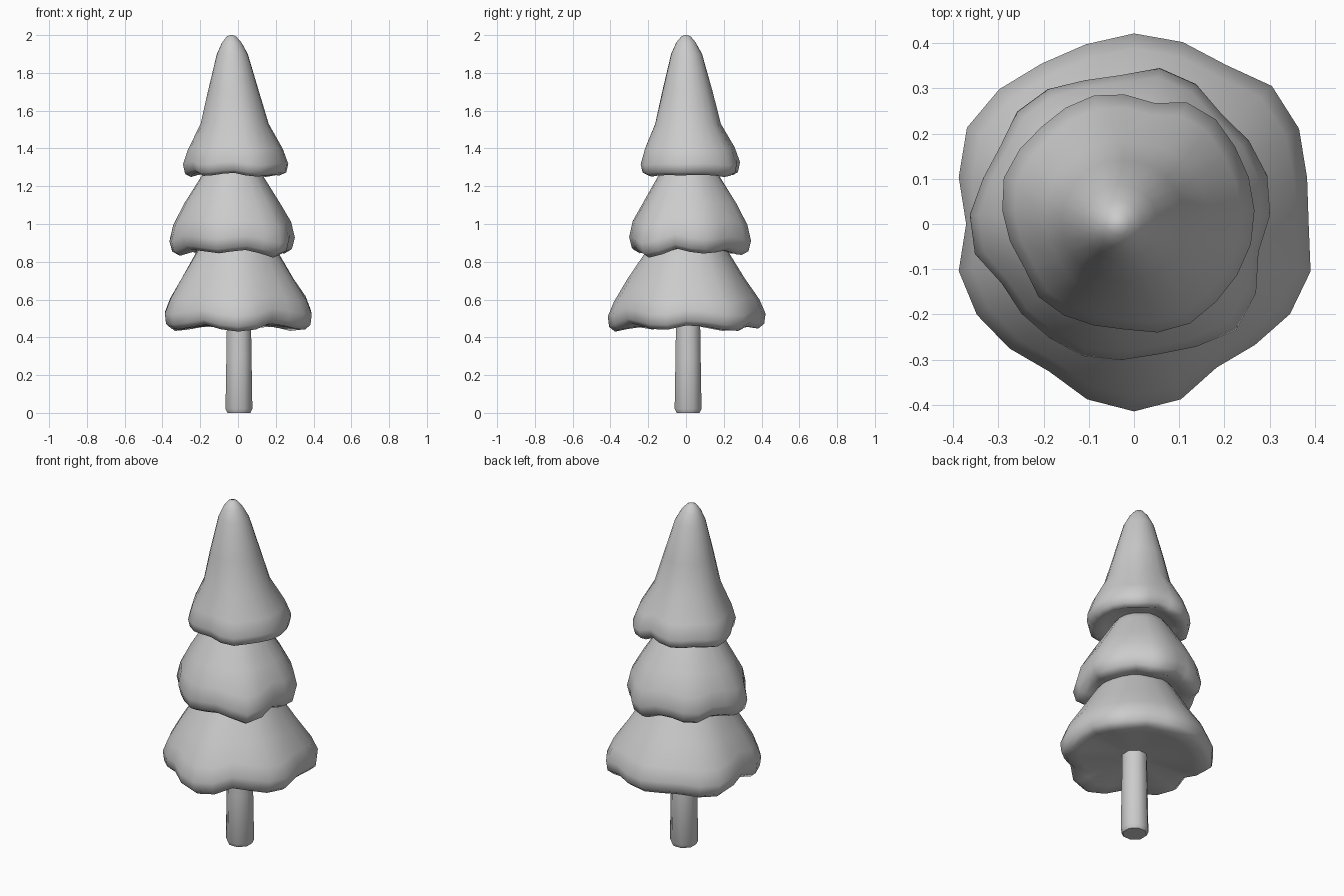
import bpy, bmesh, math

N = 24  # segments round each tier, one rim radius every 15 degrees


def loft(name, rings, angle):
    """Skin a stack of point rings and cap both ends."""
    bm = bmesh.new()
    rows = [[bm.verts.new(p) for p in ring] for ring in rings]
    n = len(rows[0])
    for a, b in zip(rows, rows[1:]):
        for i in range(n):
            j = (i + 1) % n
            bm.faces.new((a[i], a[j], b[j], b[i]))
    bm.faces.new(rows[0][::-1])
    bm.faces.new(rows[-1])
    bmesh.ops.recalc_face_normals(bm, faces=bm.faces[:])
    me = bpy.data.meshes.new(name)
    bm.to_mesh(me)
    bm.free()
    ob = bpy.data.objects.new(name, me)
    bpy.context.collection.objects.link(ob)
    bpy.ops.object.select_all(action='DESELECT')
    ob.select_set(True)
    bpy.context.view_layer.objects.active = ob
    bpy.ops.object.shade_smooth_by_angle(angle=math.radians(angle))
    return ob


def tier(name, rim, profile, droop):
    """profile rows: mean radius, z, lobe strength, centre x, centre y."""
    mean = sum(rim) / N
    # local lobes: rim minus its neighbourhood, used to scallop the hem
    local = [rim[i] - sum(rim[(i + d) % N] for d in range(-3, 4)) / 7 for i in range(N)]
    rings = []
    for r, z, w, cx, cy in profile:
        ring = []
        for i in range(N):
            a = math.tau * i / N
            rad = r * (1 + w * (rim[i] / mean - 1))
            dz = -droop * local[i] * w if w > 0.5 else 0
            ring.append((cx + rad * math.cos(a), cy + rad * math.sin(a), z + dz))
        rings.append(ring)
    return loft(name, rings, 65)


# Lower tier
tier("lower_tier",
     [.385, .395, .42, .43, .405, .415, .42, .41, .408, .42, .425, .40,
      .37, .40, .40, .388, .375, .40, .413, .40, .365, .377, .397, .403],
     [(.10, .475, 0, 0, 0), (.30, .46, .8, 0, 0), (.365, .45, 1, 0, 0),
      (.395, .475, 1, 0, 0), (.402, .53, 1, 0, 0), (.372, .605, .9, 0, 0),
      (.305, .71, .5, -.005, 0), (.225, .84, .2, -.005, .005), (.17, .92, 0, -.01, .005)], .8)

# Middle tier
tier("middle_tier",
     [.33, .335, .327, .315, .333, .335, .308, .307, .32, .322, .305, .313,
      .332, .332, .302, .308, .313, .322, .32, .318, .335, .36, .345, .315],
     [(.10, .885, 0, -.03, .02), (.22, .86, .6, -.03, .02), (.275, .85, 1, -.03, .02),
      (.31, .87, 1, -.03, .02), (.324, .925, 1, -.03, .02), (.305, 1.01, .9, -.03, .02),
      (.25, 1.11, .5, -.03, .02), (.165, 1.25, .2, -.03, .015), (.11, 1.33, 0, -.03, .01)], 1.0)

# Upper tier with the pointed tip
tier("upper_tier",
     [.285, .282, .28, .283, .274, .245, .255, .262, .261, .26, .268, .276,
      .27, .262, .255, .269, .267, .262, .262, .278, .287, .284, .285, .287],
     [(.08, 1.30, 0, -.02, .03), (.19, 1.275, .6, -.02, .03), (.232, 1.26, 1, -.02, .03),
      (.262, 1.275, 1, -.02, .03), (.272, 1.32, 1, -.02, .03), (.245, 1.40, .9, -.02, .025),
      (.178, 1.53, .5, -.02, .012), (.135, 1.70, .2, -.025, .008), (.082, 1.90, 0, -.03, .003),
      (.052, 1.96, 0, -.033, 0), (.025, 1.993, 0, -.035, 0), (.006, 2.0, 0, -.035, 0)], 1.0)

# Trunk, eight sides with a softened foot
loft("trunk",
     [[(.005 + r * math.cos(math.tau * (i + .5) / 8), .011 + r * math.sin(math.tau * (i + .5) / 8), z)
       for i in range(8)]
      for r, z in ((.066, 0), (.077, .022), (.072, .30), (.068, .55))], 50)
